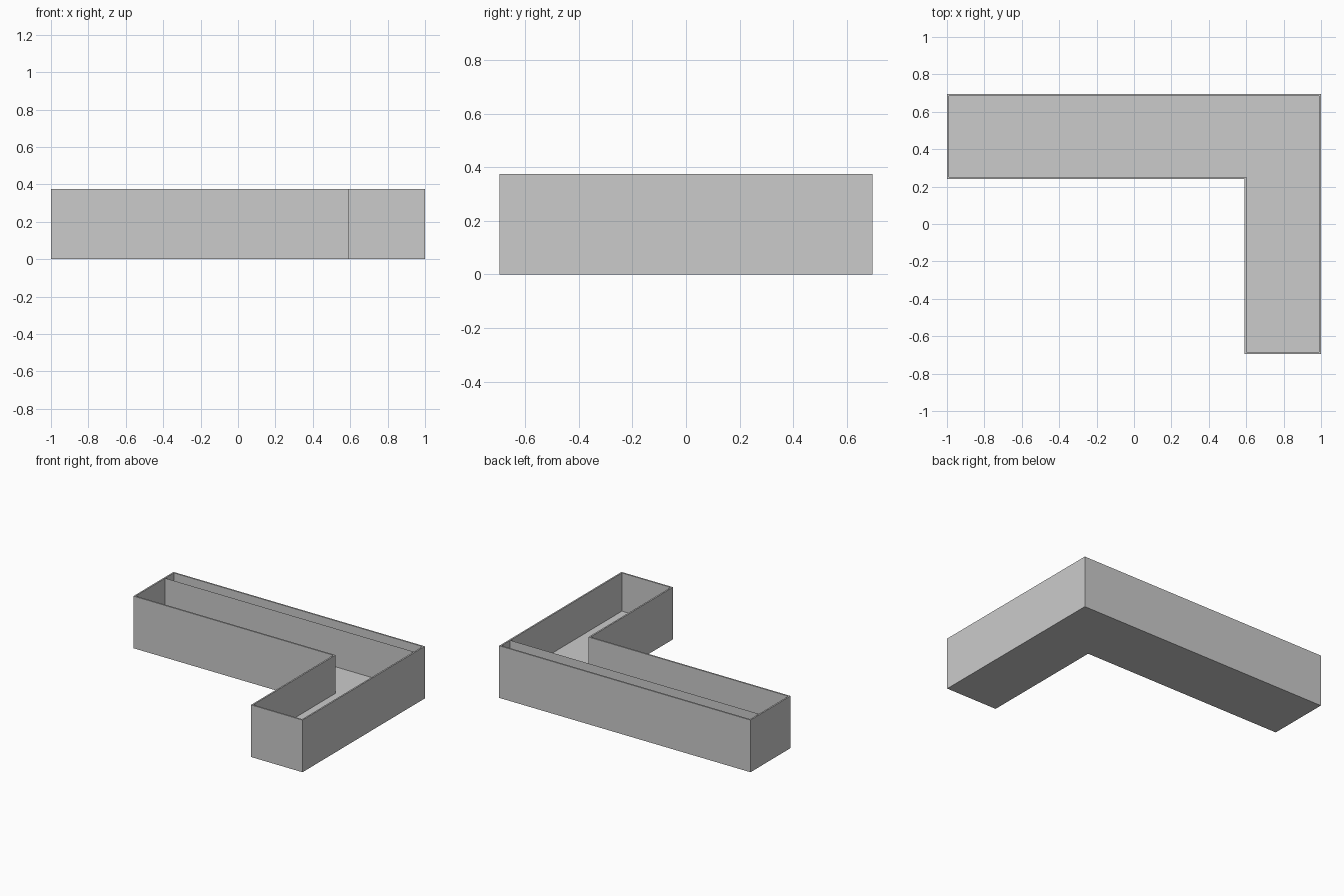
import bpy, bmesh
from mathutils import Vector

if "Cube" in bpy.data.objects:
    bpy.data.objects.remove(bpy.data.objects["Cube"])

HEIGHT, FLOOR, WALL = 0.375, 0.10, 0.011
OUTLINE = [(-1, 0.24), (0.59, 0.24), (0.59, -0.695), (1, -0.695), (1, 0.695), (-1, 0.695)]


def add_object(name, bm):
    mesh = bpy.data.meshes.new(name)
    bm.to_mesh(mesh)
    bm.free()
    obj = bpy.data.objects.new(name, mesh)
    bpy.context.collection.objects.link(obj)
    return obj


def extrude(bm, face, dz):
    """Extrude one face along z and return the moved cap."""
    new = bmesh.ops.extrude_face_region(bm, geom=[face])["geom"]
    verts = [g for g in new if isinstance(g, bmesh.types.BMVert)]
    bmesh.ops.translate(bm, verts=verts, vec=Vector((0, 0, dz)))
    return next(g for g in new if isinstance(g, bmesh.types.BMFace))


# L-shaped trough: outline raised to the rim, inset, then sunk to the floor
bm = bmesh.new()
base = bm.faces.new([bm.verts.new((x, y, 0)) for x, y in OUTLINE])
rim = extrude(bm, base, HEIGHT)
bmesh.ops.recalc_face_normals(bm, faces=bm.faces[:])
bm.normal_update()
bmesh.ops.inset_region(bm, faces=[rim], thickness=WALL,
                       use_boundary=True, use_even_offset=True)
inner = extrude(bm, rim, FLOOR - HEIGHT)
# drop the lid if the extrusion kept it
if rim.is_valid and rim is not inner:
    bmesh.ops.delete(bm, geom=[rim], context='FACES_ONLY')
bmesh.ops.recalc_face_normals(bm, faces=bm.faces[:])
add_object("trough", bm)

# Sheet-thin divider running along the back of the long arm
bm = bmesh.new()
x, y = 1 - WALL, 0.585
bm.faces.new([bm.verts.new(p) for p in
              [(-x, y, FLOOR), (x, y, FLOOR), (x, y, HEIGHT), (-x, y, HEIGHT)]])
add_object("divider", bm)
